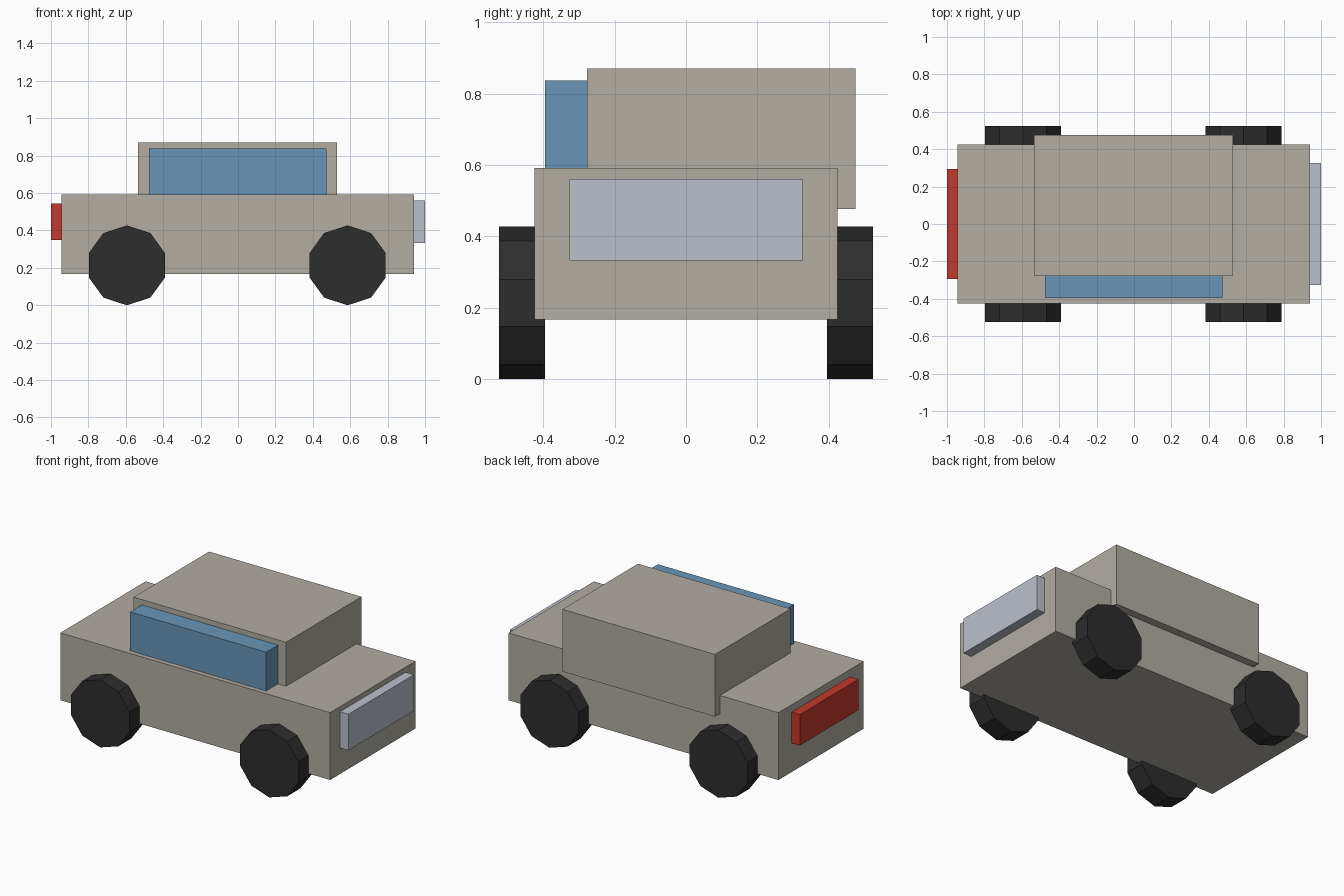
import bpy
import math

cube = bpy.data.objects.get("Cube")
if cube:
    bpy.data.objects.remove(cube, do_unlink=True)


def material(name, rgb):
    m = bpy.data.materials.new(name)
    m.use_nodes = True
    color = (*rgb, 1)
    m.diffuse_color = color
    bsdf = next(n for n in m.node_tree.nodes if n.type == "BSDF_PRINCIPLED")
    bsdf.inputs["Base Color"].default_value = color
    bsdf.inputs["Roughness"].default_value = 0.8
    return m


beige = material("beige paint", (0.445, 0.418, 0.371))
blue = material("blue glass", (0.144, 0.305, 0.479))
red = material("red lamp", (0.55, 0.04, 0.025))
silver = material("pale lamp", (0.50, 0.53, 0.59))
black = material("black rubber", (0.026, 0.026, 0.026))


def box(name, x, y, z, mat):
    """Box spanning the given (min, max) range on each axis."""
    spans = (x, y, z)
    bpy.ops.mesh.primitive_cube_add(size=1, location=[(a + b) / 2 for a, b in spans])
    ob = bpy.context.object
    ob.name = name
    ob.scale = [b - a for a, b in spans]
    bpy.ops.object.transform_apply(location=False, rotation=False, scale=True)
    ob.data.materials.append(mat)
    return ob


# Body, offset cabin and the window on its front side
box("body", (-0.943, 0.941), (-0.425, 0.425), (0.167, 0.592), beige)
box("cabin", (-0.535, 0.53), (-0.278, 0.475), (0.477, 0.87), beige)
box("side_window", (-0.477, 0.473), (-0.395, -0.27), (0.52, 0.837), blue)

# Lamps at both ends
box("headlamp", (0.93, 1.0), (-0.327, 0.327), (0.332, 0.56), silver)
box("tail_lamp", (-1.0, -0.93), (-0.293, 0.293), (0.35, 0.545), red)

# Ten-sided wheels with a corner pointing up
radius = 0.2135
for x, end in ((-0.594, "rear"), (0.586, "front")):
    for side, label in ((-1, "right"), (1, "left")):
        bpy.ops.mesh.primitive_cylinder_add(
            vertices=10, radius=radius, depth=0.13,
            location=(x, side * 0.46, radius), rotation=(math.pi / 2, 0, 0))
        wheel = bpy.context.object
        wheel.name = f"{end}_wheel_{label}"
        wheel.data.materials.append(black)
